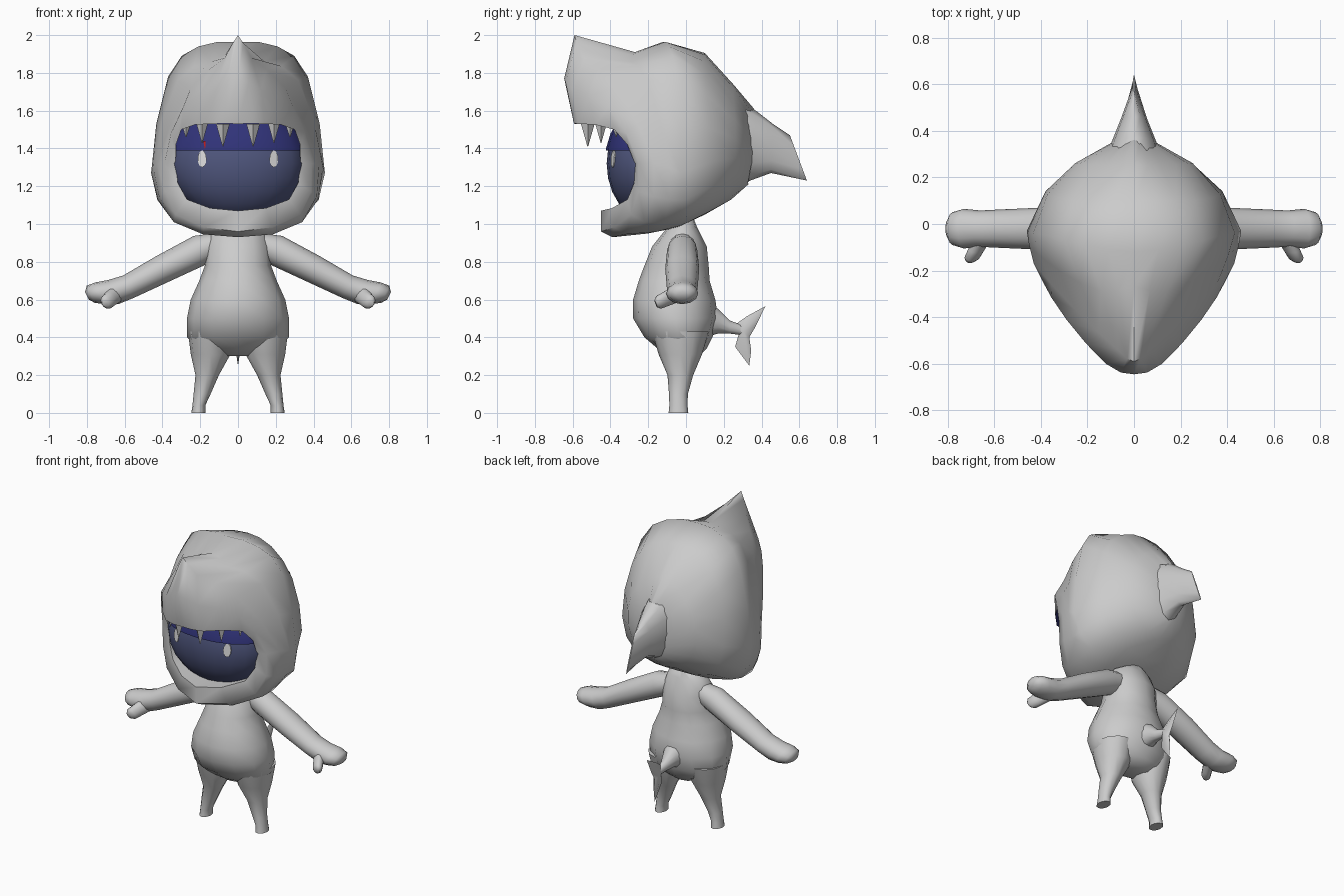
import bpy, bmesh, math
from mathutils import Vector as V

if "Cube" in bpy.data.objects:
    bpy.data.objects.remove(bpy.data.objects["Cube"])

N = 12  # sides of round sections


def material(name, col):
    m = bpy.data.materials.new(name)
    m.diffuse_color = (*col, 1)
    m.use_nodes = True
    m.node_tree.nodes["Principled BSDF"].inputs["Base Color"].default_value = m.diffuse_color
    return m


GREY = material("grey_skin", (0.6, 0.6, 0.6))
FACE = material("face_blue", (0.08, 0.095, 0.21))
NAVY = material("navy", (0.03, 0.033, 0.19))
WHITE = material("white", (0.72, 0.72, 0.72))
RED = material("red", (0.5, 0.01, 0.01))


def finish(bm, name, mats, angle=55):
    bmesh.ops.recalc_face_normals(bm, faces=bm.faces)
    me = bpy.data.meshes.new(name)
    bm.to_mesh(me)
    bm.free()
    ob = bpy.data.objects.new(name, me)
    bpy.context.collection.objects.link(ob)
    for m in mats:
        me.materials.append(m)
    bpy.ops.object.select_all(action='DESELECT')
    ob.select_set(True)
    bpy.context.view_layer.objects.active = ob
    bpy.ops.object.shade_smooth_by_angle(angle=math.radians(angle))
    return ob


def loft_bm(rings):
    bm = bmesh.new()
    vs = [[bm.verts.new(p) for p in r] for r in rings]
    n = len(rings[0])
    for a, b in zip(vs, vs[1:]):
        for i in range(n):
            j = (i + 1) % n
            bm.faces.new((a[i], a[j], b[j], b[i]))
    bm.faces.new(vs[0])
    bm.faces.new(vs[-1])
    return bm


def loft(name, rings, mat=GREY):
    return finish(loft_bm(rings), name, [mat])


def oval(c, a, b):
    """Ring around c with half axes a and b."""
    c, a, b = V(c), V(a), V(b)
    return [c + a * math.cos(t) + b * math.sin(t)
            for t in (2 * math.pi * i / N for i in range(N))]


def fin_ring(top, bot, w):
    """Ring in the middle plane between two (y, z) points."""
    t, b = V((0, *top)), V((0, *bot))
    return oval((t + b) / 2, (t - b) / 2, (w, 0, 0))


# Hood: rings run around the mouth opening, from the lip to the back
def hood_ring(top, a, b, side, low, bot, sub=2):
    p = [V((0, *top)), V(a), V(b), V(side), V(low), V((0, *bot))]
    flip = lambda q: V((-q.x, q.y, q.z))
    e = [flip(p[1])] + p + [flip(p[-2])]
    half = []
    for i in range(1, 6):
        p0, p1, p2, p3 = e[i - 1:i + 3]
        for k in range(sub):
            t = k / sub
            half.append(0.5 * (2 * p1 + (p2 - p0) * t + (2 * p0 - 5 * p1 + 4 * p2 - p3) * t * t
                               + (3 * p1 - p0 - 3 * p2 + p3) * t ** 3))
    half.append(p[-1])
    return half + [flip(q) for q in half[-2:0:-1]]


hood = [
    hood_ring((-.59, 1.53), (.14, -.57, 1.53), (.30, -.38, 1.50), (.33, -.27, 1.32), (.27, -.31, 1.13), (-.45, 1.07)),
    hood_ring((-.645, 1.77), (.12, -.60, 1.71), (.29, -.41, 1.62), (.39, -.25, 1.32), (.33, -.29, 1.05), (-.45, .96)),
    hood_ring((-.59, 2.0), (.07, -.54, 1.88), (.25, -.37, 1.72), (.43, -.17, 1.32), (.34, -.22, 1.01), (-.39, .93)),
    hood_ring((-.27, 1.91), (.14, -.29, 1.86), (.32, -.20, 1.76), (.45, -.09, 1.30), (.34, -.11, 1.01), (-.2, .95)),
    hood_ring((-.12, 1.965), (.21, -.09, 1.94), (.37, -.05, 1.78), (.46, -.03, 1.27), (.34, 0, 1.04), (-.05, .98)),
    hood_ring((.1, 1.905), (.18, .1, 1.86), (.33, .11, 1.68), (.38, .14, 1.33), (.27, .14, 1.11), (.1, 1.05)),
    hood_ring((.25, 1.74), (.12, .25, 1.68), (.23, .26, 1.55), (.25, .26, 1.35), (.17, .25, 1.19), (.24, 1.13)),
    hood_ring((.36, 1.61), (.05, .35, 1.54), (.085, .35, 1.45), (.09, .35, 1.33), (.06, .33, 1.25), (.33, 1.21)),
]
lining = [V((p.x, -.18, p.z)) for p in hood[0]]
bm = loft_bm([lining] + hood)
bm.faces.ensure_lookup_table()
for f in bm.faces[:len(lining)]:          # roof of the mouth
    f.material_index = int(f.calc_center_median().z > 1.42)
finish(bm, "hood", [GREY, NAVY])

# Fin at the back of the hood
loft("hood_fin", [fin_ring((.30, 1.64), (.28, 1.19), .12), fin_ring((.37, 1.60), (.34, 1.23), .095),
                  fin_ring((.46, 1.53), (.45, 1.27), .055), fin_ring((.55, 1.47), (.64, 1.23), .004)])

# Face and fringe inside the mouth
FC, FR = V((0, -.2, 1.32)), V((.355, .22, .30))


def face_part(name, scale, mat, cut=None):
    bm = bmesh.new()
    bmesh.ops.create_uvsphere(bm, u_segments=20, v_segments=12, radius=scale)
    for v in bm.verts:
        v.co = FC + v.co * FR
    if cut:
        r = bmesh.ops.bisect_plane(bm, geom=bm.verts[:] + bm.edges[:] + bm.faces[:], dist=1e-5,
                                   plane_co=(0, 0, cut), plane_no=(0, 0, 1), clear_inner=True)
        bmesh.ops.edgeloop_fill(bm, edges=[e for e in r['geom_cut'] if isinstance(e, bmesh.types.BMEdge)])
    return finish(bm, name, [mat])


face_part("face", 1.0, FACE)
face_part("fringe", 1.05, NAVY, 1.39)


def face_plate(name, outline, scale, mat):
    """Thin plate that follows the curve of the face."""
    def at(x, z, s):
        k = 1 - (x / FR.x / s) ** 2 - ((z - FC.z) / FR.z / s) ** 2
        return V((x, FC.y - FR.y * s * math.sqrt(max(k, 0)), z))
    loft(name, [[at(x, z, s) for x, z in outline] for s in (scale, scale + .02)], mat)


for s, side in ((1, "left"), (-1, "right")):
    face_plate("eye_" + side, [(s * .19 + .023 * math.cos(t), 1.345 + .045 * math.sin(t))
                               for t in (i * math.pi / 6 for i in range(12))], 1.0, WHITE)
face_plate("hair_clip", [(-.184, 1.44), (-.172, 1.44), (-.174, 1.39)], 1.045, RED)

# Teeth along the upper lip
for s, side in ((1, "left"), (-1, "right")):
    for i, (x, y, w, h) in enumerate([(.08, -.52, .036, .12), (.19, -.45, .03, .10), (.275, -.37, .025, .07)]):
        bm = bmesh.new()
        bmesh.ops.create_cone(bm, cap_ends=True, segments=4, radius1=.002, radius2=w, depth=h)
        bmesh.ops.translate(bm, verts=bm.verts, vec=(s * x, y, 1.53 - h / 2))
        finish(bm, f"tooth_{side}_{i + 1}", [WHITE], 20)

# Body: z, front y, back y, half width
loft("body", [oval((0, (f + b) / 2, z), (w, 0, 0), (0, (b - f) / 2, 0)) for z, f, b, w in [
    (1.03, -.04, .04, .05), (.98, -.10, .06, .14), (.88, -.18, .11, .17), (.78, -.22, .12, .175),
    (.70, -.25, .125, .205), (.60, -.28, .155, .25), (.50, -.28, .17, .27), (.40, -.22, .14, .27),
    (.34, -.15, .11, .20), (.30, -.09, .07, .10)]])

for s, side in ((1, "left"), (-1, "right")):
    # Leg: z, centre x, x radius, y radius
    loft("leg_" + side, [oval((s * x, -.03 if z > .15 else -.04, z), (rx, 0, 0), (0, ry, 0)) for z, x, rx, ry in [
        (.43, .15, .115, .15), (.31, .145, .105, .115), (.20, .163, .062, .068),
        (.10, .19, .045, .05), (.04, .207, .034, .048), (0, .21, .037, .052)]])
    # Arm and fist: x, z, thickness radius, y radius
    loft("arm_" + side, [oval((s * x, -.02, z), (s * .42 * r, 0, .9 * r), (0, ry, 0)) for x, z, r, ry in [
        (.08, .90, .06, .06), (.2, .862, .083, .08), (.4, .762, .076, .09), (.58, .668, .066, .082),
        (.66, .64, .07, .078), (.73, .633, .064, .085), (.78, .628, .05, .07), (.80, .62, .022, .035)]])
    # Thumb: offset along its length, radius
    a, b = V((s * .65, -.06, .625)), V((s * .703, -.16, .578))
    loft("thumb_" + side, [oval(a.lerp(b, t), (r, 0, r * .3 * s), (0, -.4 * r, r)) for t, r in [
        (0, .04), (.5, .036), (.85, .033), (1, .018)]])

# Tail stem
loft("tail_stem", [fin_ring((.10, .60), (.10, .40), .085), fin_ring((.17, .55), (.17, .42), .055),
                   fin_ring((.23, .49), (.23, .42), .03), fin_ring((.31, .46), (.31, .41), .015)])

# Tail fluke: outline with a raised ridge on both sides
bm = bmesh.new()
rim = [bm.verts.new((0, y, z)) for y, z in [(.25, .46), (.32, .51), (.42, .565), (.37, .46), (.335, .40),
                                             (.345, .33), (.335, .25), (.26, .35), (.28, .42)]]
for x in (-.028, .028):
    c = bm.verts.new((x, .305, .43))
    for i, v in enumerate(rim):
        bm.faces.new((v, rim[(i + 1) % len(rim)], c))
finish(bm, "tail_fluke", [GREY])
